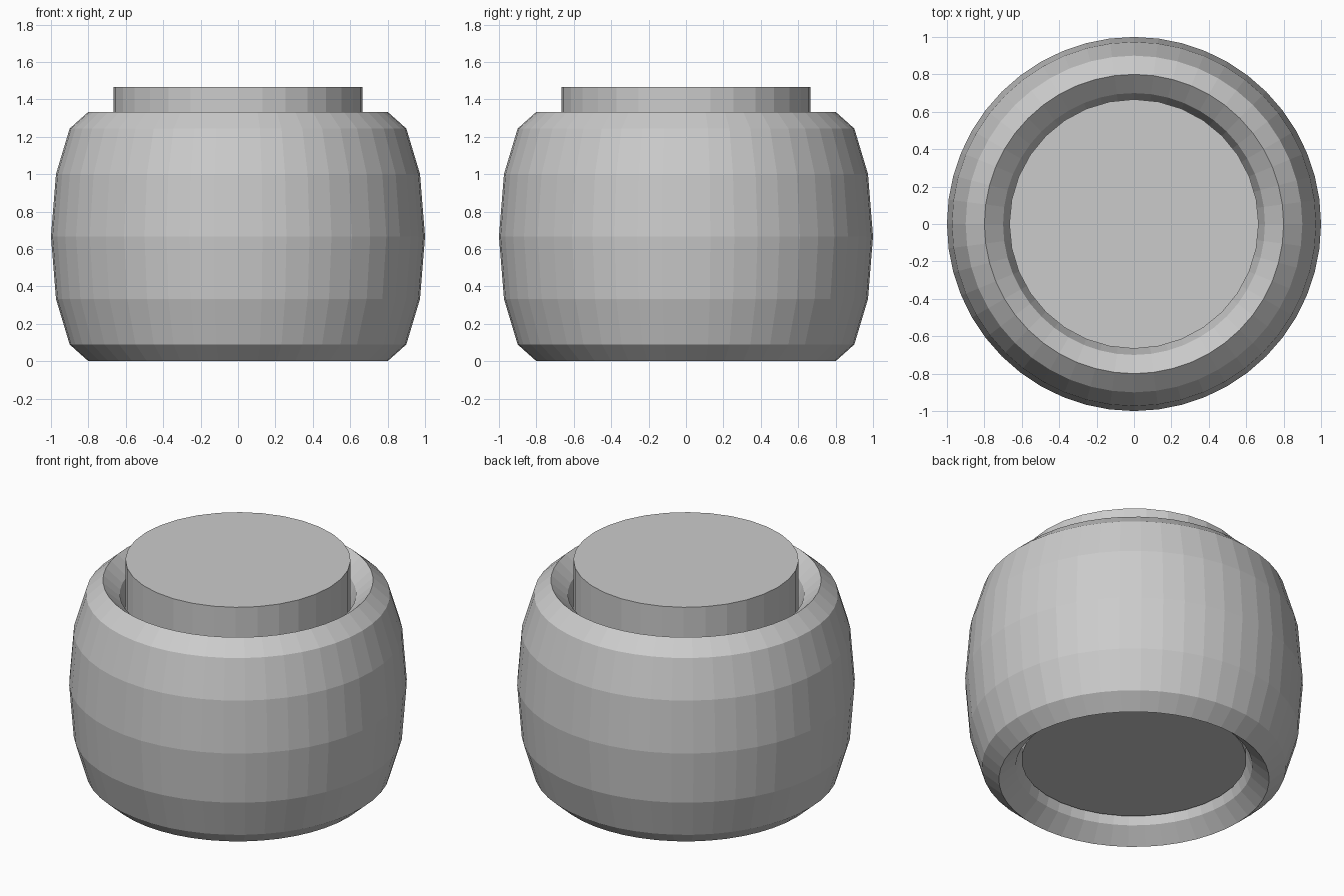
import bpy

if "Cube" in bpy.data.objects:
    bpy.data.objects.remove(bpy.data.objects["Cube"])

R = 2 / 3

# Barrel ring: a torus stretched vertically
bpy.ops.mesh.primitive_torus_add(major_segments=48, minor_segments=12,
                                 major_radius=0.8, minor_radius=0.2,
                                 location=(0, 0, R))
ring = bpy.context.object
ring.name = "barrel_ring"
ring.scale = (1, 1, R / 0.2)
bpy.ops.object.transform_apply(location=False, rotation=False, scale=True)

# Core plug: raised slightly, so it protrudes on top and is recessed below
bpy.ops.mesh.primitive_cylinder_add(vertices=32, radius=R, depth=2 * R,
                                    location=(0, 0, 0.8))
bpy.context.object.name = "core_plug"
